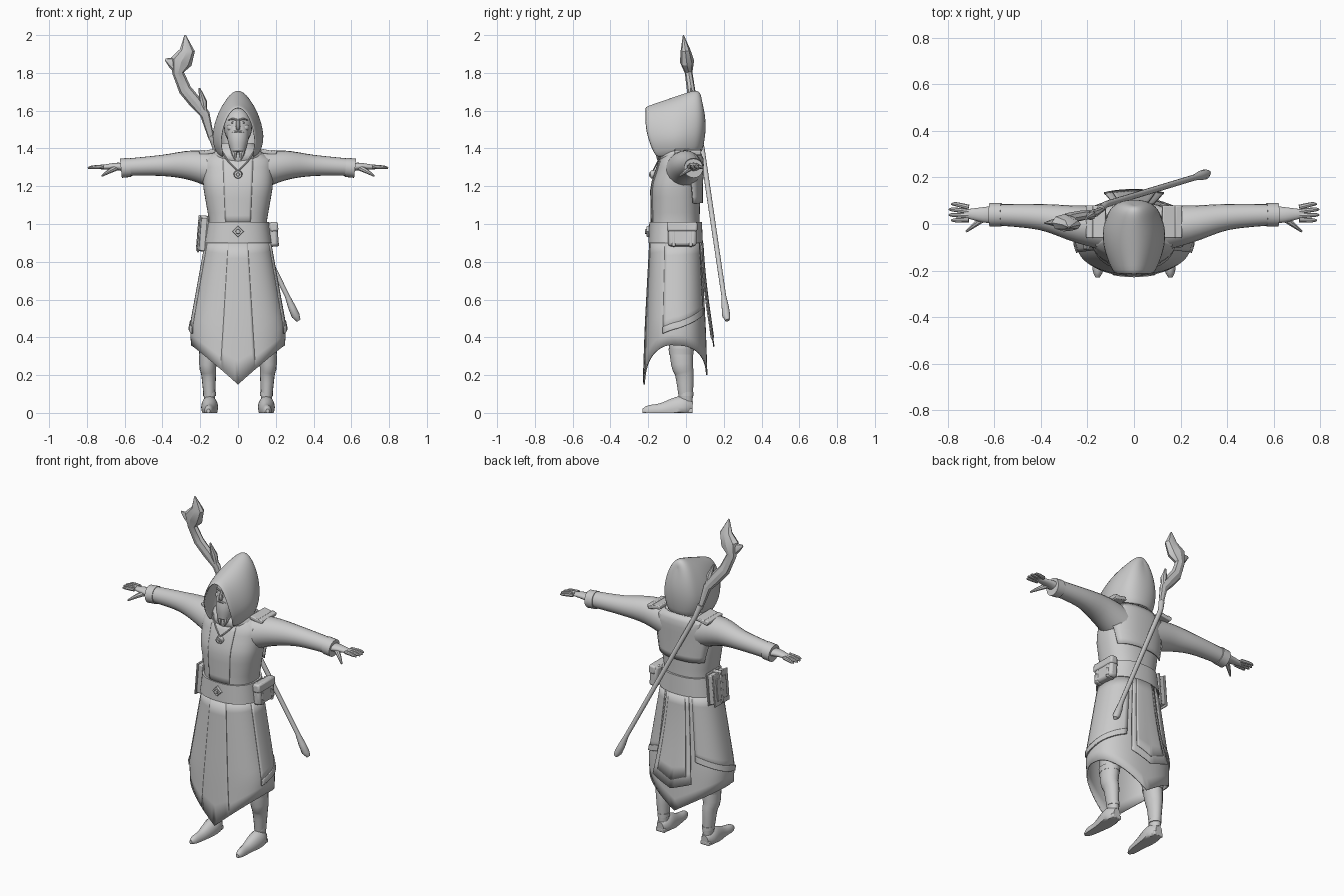
import bpy, bmesh
from math import sin, cos, acos, pi, radians, sqrt, copysign
from mathutils import Vector, Matrix

cube = bpy.data.objects.get("Cube")
if cube:
    bpy.data.objects.remove(cube, do_unlink=True)

GREY = (.6, .6, .6, 1)
material = bpy.data.materials.new("plain grey")
material.use_nodes = True
material.diffuse_color = GREY
material.node_tree.nodes["Principled BSDF"].inputs["Base Color"].default_value = GREY


def finish(name, bm, mirror=False, thickness=0, bevel=0, subsurf=0, sharp=40):
    bmesh.ops.remove_doubles(bm, verts=bm.verts, dist=.0001)
    bmesh.ops.recalc_face_normals(bm, faces=bm.faces)
    mesh = bpy.data.meshes.new(name)
    bm.to_mesh(mesh)
    bm.free()
    mesh.materials.append(material)
    mesh.shade_smooth()
    mesh.set_sharp_from_angle(angle=radians(sharp))
    part = bpy.data.objects.new(name, mesh)
    bpy.context.scene.collection.objects.link(part)
    if thickness:
        modifier = part.modifiers.new("thickness", 'SOLIDIFY')
        modifier.thickness, modifier.offset = thickness, 0
    if bevel:
        modifier = part.modifiers.new("bevel", 'BEVEL')
        modifier.width, modifier.segments = bevel, 2
    if subsurf:
        modifier = part.modifiers.new("smooth", 'SUBSURF')
        modifier.levels = modifier.render_levels = subsurf
    if mirror:
        part.modifiers.new("mirror", 'MIRROR')


def skin(name, rows, closed=False, caps=False, **options):
    """Join neighbouring rows of points with quads."""
    bm = bmesh.new()
    verts = [[bm.verts.new(point) for point in row] for row in rows]
    count = len(rows[0])
    for low, high in zip(verts, verts[1:]):
        for i in range(count if closed else count - 1):
            j = (i + 1) % count
            bm.faces.new((low[i], low[j], high[j], high[i]))
    if caps:
        bm.faces.new(verts[0])
        bm.faces.new(verts[-1])
    finish(name, bm, **options)


def tube(name, path, radii, flat=1, across=(0, 1, 0), sides=16, steps=4, floor=False, **options):
    """Smooth tapering tube along a path; flat scales its section along the across axis."""
    keys = [Vector((*point, radius)) for point, radius in zip(path, radii)]
    last = len(keys) - 1
    samples = []
    for i in range(last):
        a, b, c, d = keys[max(i - 1, 0)], keys[i], keys[i + 1], keys[min(i + 2, last)]
        for step in range(steps):
            t = step / steps
            samples.append(b + ((c - a) * t + (2 * a - 5 * b + 4 * c - d) * t * t
                                + (3 * b - 3 * c + d - a) * t ** 3) / 2)
    samples.append(keys[last])
    rows = []
    for i, sample in enumerate(samples):
        ahead, behind = samples[min(i + 1, len(samples) - 1)], samples[max(i - 1, 0)]
        along = (ahead.xyz - behind.xyz).normalized()
        side = along.cross(Vector(across)).normalized()
        other = along.cross(side) * flat
        radius = max(sample.w, .002)
        row = []
        for k in range(sides):
            angle = 2 * pi * k / sides
            point = sample.xyz + (side * cos(angle) + other * sin(angle)) * radius
            if floor:
                point.z = max(point.z, 0)
            row.append(point)
        rows.append(row)
    skin(name, rows, closed=True, caps=True, **options)


def box(name, centre, size, tilt=0, bevel=.005, **options):
    bm = bmesh.new()
    place = Matrix.Translation(centre) @ Matrix.Rotation(tilt, 4, 'Y') @ Matrix.Diagonal((*size, 1))
    bmesh.ops.create_cube(bm, size=1, matrix=place)
    finish(name, bm, bevel=bevel, **options)


def ball(name, centre, size, **options):
    bm = bmesh.new()
    place = Matrix.Translation(centre) @ Matrix.Diagonal((*size, 1))
    bmesh.ops.create_uvsphere(bm, u_segments=20, v_segments=12, radius=1, matrix=place)
    finish(name, bm, **options)


def disc(name, centre, radius, sides):
    bm = bmesh.new()
    place = Matrix.Translation(centre) @ Matrix.Rotation(pi / 2, 4, 'X')
    bmesh.ops.create_cone(bm, cap_ends=True, segments=sides, radius1=radius, radius2=radius * .8,
                          depth=.02, matrix=place)
    finish(name, bm, sharp=30)


# Body profile: height, half width, half depth
BODY = [(1.42, .07, .06), (1.34, .185, .11), (1.2, .185, .13),
        (1, .15, .127), (.45, .25, .156), (.1, .23, .168)]
ROUND = 2.4


def section(z):
    for (top, *upper), (bottom, *lower) in zip(BODY, BODY[1:]):
        if z >= bottom:
            return Vector(upper).lerp(Vector(lower), (top - z) / (top - bottom))


def surface(angle, z, lift=0):
    """Point on the robe at an angle around the body, lifted off the cloth."""
    width, depth = section(z)
    c, s = cos(angle), sin(angle)
    centre = -.055 + max(0, z - 1.2) * .18
    return Vector(((width + lift) * copysign(abs(c) ** (2 / ROUND), c),
                   centre + (depth + lift) * copysign(abs(s) ** (2 / ROUND), s), z))


TURN = [2 * pi * k / 64 for k in range(64)]


def hem(angle):
    reach = abs(surface(angle, .3).x)
    return min(.36, .15 + .87 * reach if sin(angle) < 0 else .2 + .65 * reach)


# Robe and belt
skin("torso", [[surface(angle, 1.42 - .04 * i) for angle in TURN] for i in range(14)],
     closed=True, caps=True)
skin("skirt", [[surface(angle, .91 + (hem(angle) - .91) * i / 10) for angle in TURN]
               for i in range(11)], closed=True, thickness=.008)
skin("belt", [[surface(angle, z, lift) for angle in TURN]
              for z, lift in ((.9, 0), (.9, .012), (1.01, .012), (1.01, 0))], closed=True)
disc("buckle", (0, -.198, .96), radius=.034, sides=4)
disc("buckle_stud", (0, -.207, .96), radius=.015, sides=8)


def panel(name, side, top, bottom, widths, drop=0, flare=0, lift=.005):
    """Cloth plate on the front (side -1) or back (side 1) with a pointed lower edge."""
    rows = []
    for i in range(9):
        part = i / 8
        half = widths[0] + (widths[1] - widths[0]) * part
        row = []
        for k in range(-6, 7):
            z = top + (bottom - top) * part - drop * part ** 4 * (1 - abs(k) / 6)
            ratio = min(half * abs(k) / 6 / section(z)[0], .97)
            angle = side * acos(copysign(ratio ** (ROUND / 2), k))
            row.append(surface(angle, z, lift + flare * part * part))
        rows.append(row)
    skin(name, rows, thickness=.006)


def coat(name, lift, height=None):
    """Side layer of the coat whose hem climbs toward the back."""
    rows = []
    for i in range(8):
        row = []
        for k in range(15):
            low = .42 + .1 * k / 14
            top = low + height if height else .9
            row.append(surface(radians(-20 + 83 * k / 14), low + (top - low) * i / 7, lift))
        rows.append(row)
    skin(name, rows, mirror=True, thickness=.006)


# Coat layers over the robe
panel("front_tabard", -1, top=.9, bottom=.24, widths=(.05, .09), drop=.08)
panel("chest_panel", -1, top=1.36, bottom=1, widths=(.08, .065), lift=.002)
panel("back_tail", 1, top=.9, bottom=.4, widths=(.07, .11), drop=.05, flare=.035, lift=.008)
panel("tail_inset", 1, top=.9, bottom=.44, widths=(.05, .08), drop=.04, flare=.03, lift=.012)
panel("back_mantle", 1, top=1.38, bottom=1.11, widths=(.2, .14), lift=.012)
coat("side_coat", lift=.005)
coat("coat_trim", lift=.009, height=.035)

# Sleeves, cuffs and shoulder flaps
tube("sleeve", [(.1, -.02, 1.28), (.24, 0, 1.31), (.4, .03, 1.31), (.6, .04, 1.3)],
     radii=[.1, .08, .056, .045], sides=20, mirror=True)
tube("cuff", [(.57, .04, 1.3), (.62, .04, 1.295)], radii=[.051, .051], sides=20, mirror=True)
for name, x, length in (("shoulder_flap", .16, .08), ("shoulder_flap_edge", .19, .03)):
    box(name, (x, .01, 1.38), size=(length, .14, .022), tilt=.2, mirror=True)

# Hands
tube("palm", [(.6, .04, 1.3), (.65, .04, 1.305), (.73, .045, 1.3)], radii=[.022, .019, .01],
     flat=1.7, mirror=True)
for i in range(4):
    knuckle, tip = .072 - .018 * i, .085 - .023 * i
    reach = .8 - .01 * abs(i - 1.5)
    tube("finger", [(.71, knuckle, 1.304), (reach - .02, tip, 1.3), (reach, tip, 1.296)],
         radii=[.011, .009, .004], sides=8, mirror=True)
tube("thumb", [(.64, .03, 1.3), (.68, 0, 1.28), (.72, -.032, 1.255)],
     radii=[.016, .012, .005], sides=8, mirror=True)

# Legs and boots
tube("leg", [(.15, 0, .06), (.155, -.008, .2), (.155, -.025, .32), (.09, -.04, .9)],
     radii=[.028, .039, .05, .075], flat=1.25, mirror=True)
tube("boot_cuff", [(.155, -.025, .31), (.155, -.025, .34)], radii=[.051, .054], flat=1.25, mirror=True)
tube("ankle_strap", [(.15, 0, .09), (.15, 0, .11)], radii=[.034, .034], flat=1.15, mirror=True)
tube("boot", [(.15, .035, .03), (.15, -.02, .03), (.15, -.13, .01), (.155, -.2, .01), (.157, -.23, .01)],
     radii=[.03, .06, .042, .03, .012], flat=.75, across=(1, 0, 0), floor=True, mirror=True)
box("boot_heel", (.15, .01, .012), size=(.06, .05, .024), mirror=True)

# Hood: rounded arches running from the face opening to the closed back
arches = []
for i in range(13):
    back = sin(pi / 2 * i / 12)
    half = (.095 + .045 * sin(pi * min(back, .75))) * sqrt(1 - back ** 8)
    foot = Vector((0, -.16 + .24 * back, 1.35 + .03 * back))
    apex = Vector((0, -.215 + .305 * back - .015 * back ** 20, 1.615 + .105 * back - .06 * back ** 20))
    arch = []
    for k in range(-8, 9):
        rise = 1 - (k / 8) ** 2
        point = foot.lerp(apex, rise)
        point.x = half * k / 8 * (.75 + .7 * sqrt(rise))
        point.y += .022 * sin(pi * rise) * (2 * back - 1)
        arch.append(point)
    arches.append(arch)
skin("hood", arches, thickness=.012, subsurf=1, sharp=80)
tube("hood_collar", [(0, -.04, 1.33), (0, -.04, 1.37), (0, -.04, 1.43)], radii=[.13, .135, .08], flat=.8)

# Face and beard
ball("head", (0, -.075, 1.515), size=(.075, .085, .1))
ball("cheek", (.034, -.13, 1.51), size=(.024, .02, .02), mirror=True)
ball("eye", (.026, -.149, 1.537), size=(.011, .005, .005), mirror=True)
tube("nose", [(0, -.152, 1.555), (0, -.167, 1.515), (0, -.157, 1.5)], radii=[.008, .012, .009], sides=8)
tube("brow", [(.008, -.157, 1.552), (.03, -.152, 1.556), (.052, -.13, 1.55)],
     radii=[.005, .005, .003], sides=8, mirror=True)
tube("moustache", [(0, -.164, 1.492), (.022, -.156, 1.485), (.044, -.14, 1.46)],
     radii=[.008, .009, .004], sides=8, mirror=True)
tube("beard", [(0, -.105, 1.5), (0, -.122, 1.44), (0, -.135, 1.38)], radii=[.06, .054, .036])
tube("beard_point", [(.018, -.135, 1.41), (.02, -.145, 1.375), (.014, -.15, 1.34)],
     radii=[.022, .016, .003], sides=8, mirror=True)

# Pendant on a cord
tube("cord", [(.085, -.12, 1.385), (.05, -.15, 1.33), (0, -.175, 1.28)],
     radii=[.004] * 3, sides=6, mirror=True)
disc("pendant", (0, -.178, 1.262), radius=.024, sides=16)
disc("pendant_stone", (0, -.186, 1.262), radius=.012, sides=8)

# Pouch on the left hip
box("pouch", (.185, -.02, .945), size=(.05, .15, .125), tilt=-.08, bevel=.014)
box("pouch_flap", (.19, -.02, .985), size=(.045, .16, .05), tilt=-.08, bevel=.01)
for y in (-.065, .025):
    box("pouch_strap", (.188, y, .945), size=(.048, .018, .13), tilt=-.08)

# Book on the right hip
for x in (-.205, -.165):
    box("book_cover", (x, -.04, .945), size=(.01, .14, .19), tilt=.08, bevel=.003)
box("book_pages", (-.185, -.04, .945), size=(.036, .125, .175), tilt=.08)
box("book_plate", (-.211, -.04, .945), size=(.008, .09, .13), tilt=.08, bevel=.002)
box("book_strap", (-.186, -.04, .95), size=(.06, .022, .19), tilt=.08)

# Staff slung across the back, with a crooked blade-like head
tube("staff_shaft", [(.32, .22, .49), (.305, .213, .515), (.285, .208, .56), (.26, .2, .62),
                     (-.12, .085, 1.4), (-.143, .065, 1.47)],
     radii=[.012, .022, .02, .013, .014, .017], sides=10, steps=1)


def staff_piece(name, outline, flat):
    """Part of the staff head from x, z, radius; it leans forward as it rises."""
    tube(name, [(x, .14 * (1.9 - z), z) for x, z, radius in outline],
         radii=[radius for x, z, radius in outline], flat=flat, sides=8, steps=1, sharp=30)


staff_piece("staff_head", [(-.14, 1.45, .015), (-.175, 1.58, .026), (-.23, 1.65, .034), (-.28, 1.71, .034),
                           (-.317, 1.8, .031), (-.3, 1.86, .058), (-.268, 1.92, .04), (-.28, 2, .004)], flat=.65)
staff_piece("staff_barb", [(-.31, 1.82, .035), (-.35, 1.855, .028), (-.385, 1.872, .006)], flat=.5)
staff_piece("staff_twig", [(-.175, 1.58, .014), (-.185, 1.65, .02), (-.205, 1.72, .005)], flat=.9)
